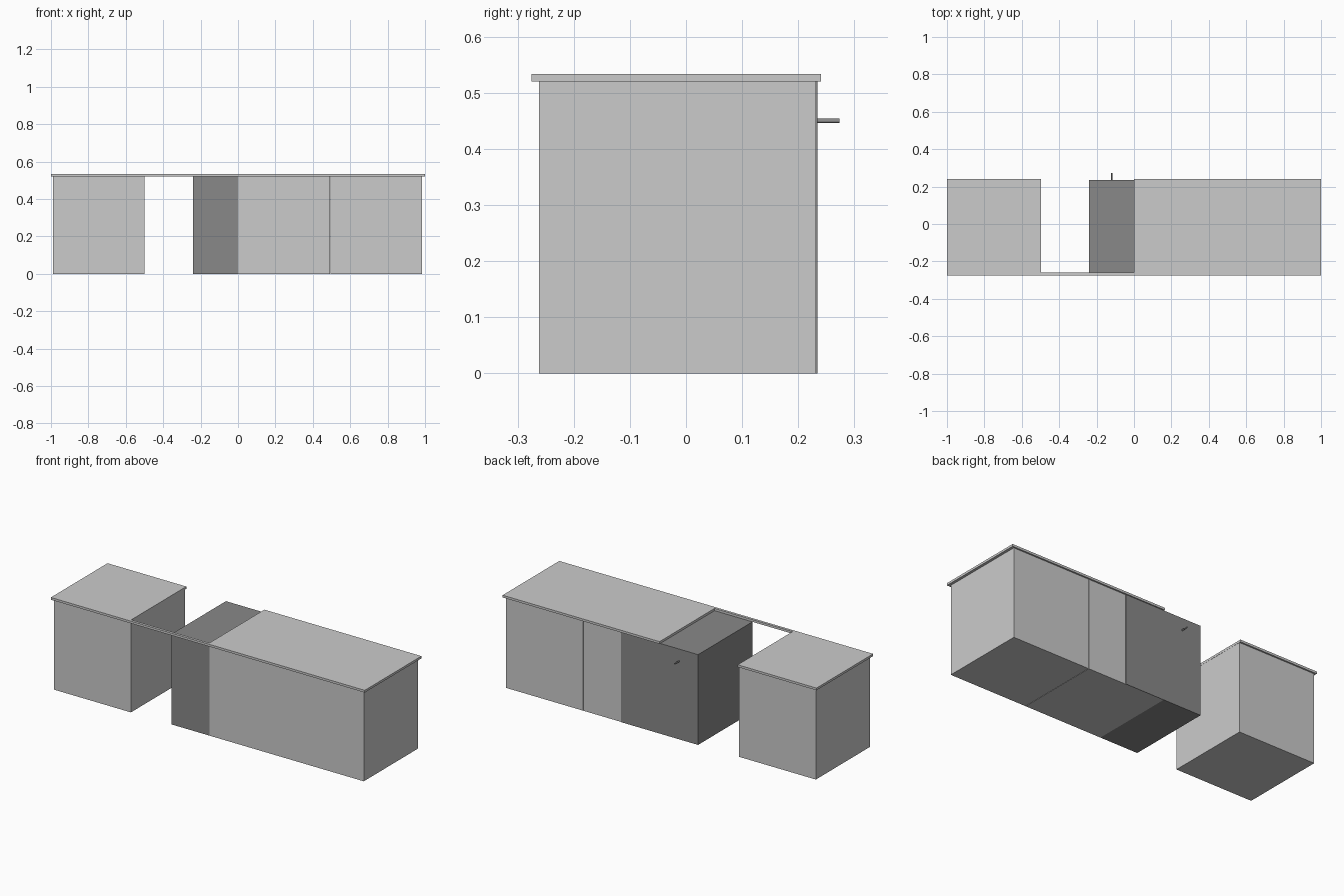
import bpy, bmesh
from mathutils import Matrix, Vector

if "Cube" in bpy.data.objects:
    bpy.data.objects.remove(bpy.data.objects["Cube"])

dark = bpy.data.materials.new("dark_grey")
dark.diffuse_color = (0.25, 0.25, 0.25, 1)
dark.use_nodes = True
dark.node_tree.nodes["Principled BSDF"].inputs["Base Color"].default_value = dark.diffuse_color


def finish(name, bm, mat=None):
    bmesh.ops.recalc_face_normals(bm, faces=bm.faces)
    mesh = bpy.data.meshes.new(name)
    bm.to_mesh(mesh)
    bm.free()
    ob = bpy.data.objects.new(name, mesh)
    bpy.context.collection.objects.link(ob)
    if mat:
        mesh.materials.append(mat)
    return ob


def box(name, lo, hi, mat=None):
    lo, hi = Vector(lo), Vector(hi)
    bm = bmesh.new()
    size = Matrix.Diagonal((*(hi - lo), 1))
    bmesh.ops.create_cube(bm, size=1, matrix=Matrix.Translation((lo + hi) / 2) @ size)
    return finish(name, bm, mat)


FRONT, BACK, H, TOP = -0.262, 0.232, 0.52, 0.533

# Three identical cabinets
for name, x in (("left_cabinet", -0.99), ("middle_cabinet", 0.001), ("right_cabinet", 0.494)):
    box(name, (x, FRONT, 0), (x + 0.491, BACK, H))

# Dark appliance, tucked partly under the worktop, with a wide thin door
box("appliance_body", (-0.241, FRONT, 0), (0.001, BACK, H), dark)
box("appliance_door", (-0.241, BACK, 0), (0.25, 0.2345, H), dark)

# Small rod handle sticking out of the door
bm = bmesh.new()
bmesh.ops.create_cone(bm, cap_ends=True, segments=12, radius1=0.004, radius2=0.004, depth=0.039,
                      matrix=Matrix.Translation((-0.12, 0.254, 0.45)) @ Matrix.Rotation(1.5707963, 4, 'X'))
finish("door_handle", bm, dark)

# Worktop with a rectangular notch, extruded from its outline
outline = [(-1, -0.275), (1, -0.275), (1, 0.241), (0, 0.241),
           (0, -0.26), (-0.498, -0.26), (-0.498, 0.241), (-1, 0.241)]
bm = bmesh.new()
face = bm.faces.new([bm.verts.new((x, y, H)) for x, y in outline])
ext = bmesh.ops.extrude_face_region(bm, geom=[face])
bmesh.ops.translate(bm, vec=(0, 0, TOP - H),
                    verts=[g for g in ext["geom"] if isinstance(g, bmesh.types.BMVert)])
finish("worktop", bm)
